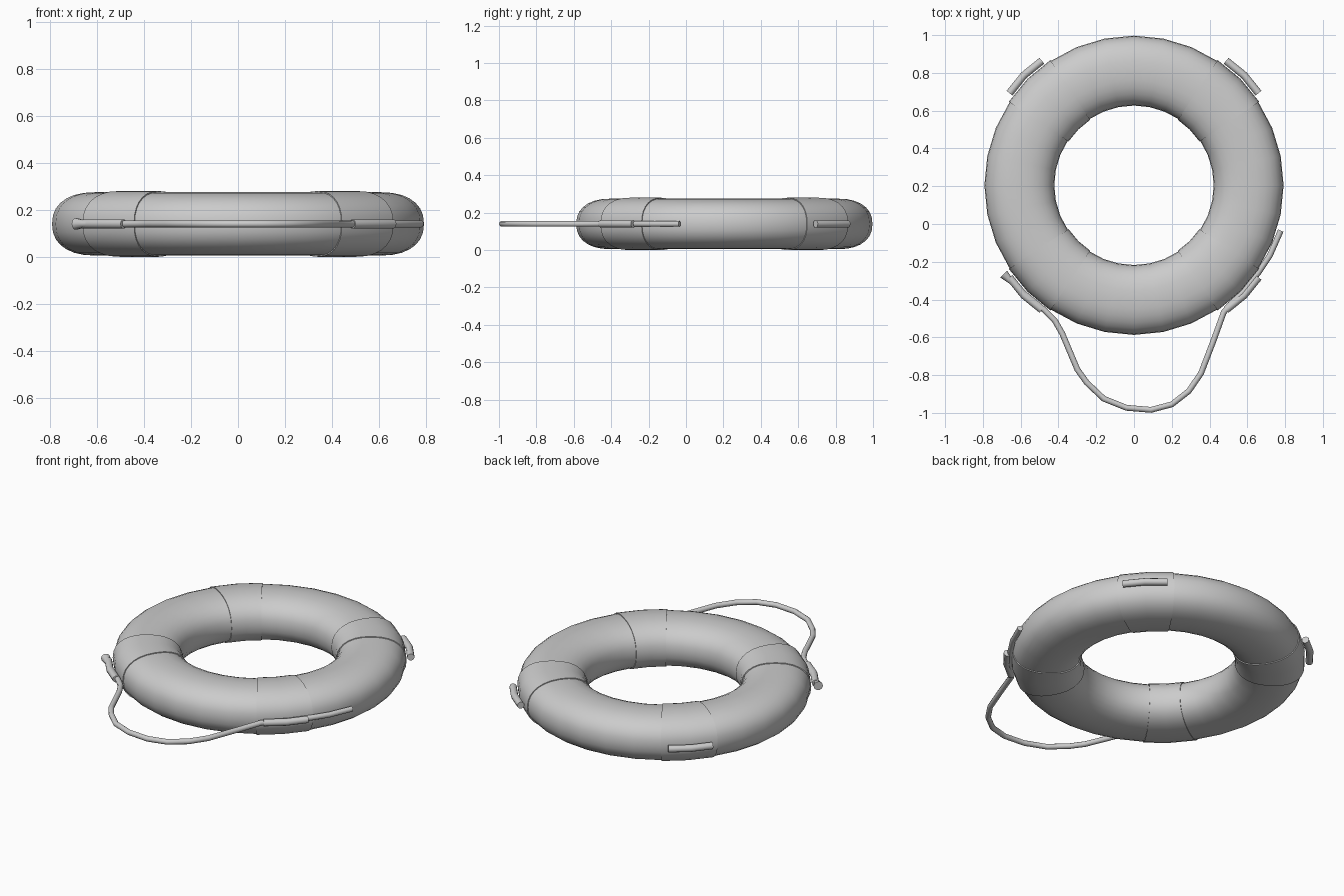
import bpy, bmesh, math
from mathutils import Vector

if "Cube" in bpy.data.objects:
    bpy.data.objects.remove(bpy.data.objects["Cube"])

CY, CZ = 0.205, 0.14          # ring centre
R, HW, HH = 0.607, 0.185, 0.135   # tube centre radius, half width, half height
SEG, PROF = 32, 28


def finish(name, bm, angle=40):
    bmesh.ops.recalc_face_normals(bm, faces=bm.faces)
    me = bpy.data.meshes.new(name)
    bm.to_mesh(me)
    bm.free()
    ob = bpy.data.objects.new(name, me)
    bpy.context.collection.objects.link(ob)
    bpy.ops.object.select_all(action='DESELECT')
    ob.select_set(True)
    bpy.context.view_layer.objects.active = ob
    bpy.ops.object.shade_smooth_by_angle(angle=math.radians(angle))
    return ob


def skin(bm, loops, closed=False, caps=False):
    rows = [[bm.verts.new(p) for p in lp] for lp in loops]
    n = len(rows[0])
    for i in range(len(rows) if closed else len(rows) - 1):
        a, b = rows[i], rows[(i + 1) % len(rows)]
        for j in range(n):
            bm.faces.new((a[j], a[(j + 1) % n], b[(j + 1) % n], b[j]))
    if caps:
        bm.faces.new(rows[0])
        bm.faces.new(rows[-1])


def section(deg, off=0.0):
    # rounded, slightly squarish tube section at one angle of the ring
    a, pts = math.radians(deg), []
    for k in range(PROF):
        t = 2 * math.pi * k / PROF
        c, s = math.cos(t), math.sin(t)
        e = 2 / 2.3
        r = R + (HW + off) * math.copysign(abs(c) ** e, c)
        z = CZ + (HH + off) * math.copysign(abs(s) ** e, s)
        pts.append((r * math.cos(a), CY + r * math.sin(a), z))
    return pts


def rope(name, path, radius, end_radius=None, sides=10):
    # round tube along a flat path
    pts = [Vector((x, y, CZ)) for x, y in path]
    loops = []
    for i, p in enumerate(pts):
        d_in = (p - pts[max(i - 1, 0)]).normalized()
        d_out = (pts[min(i + 1, len(pts) - 1)] - p).normalized()
        d = (d_in + d_out).normalized()
        side = Vector((-d.y, d.x, 0))
        r = end_radius if i == 0 and end_radius else radius
        loops.append([p + r * (side * math.cos(t) + Vector((0, 0, math.sin(t))))
                      for t in (2 * math.pi * k / sides for k in range(sides))])
    bm = bmesh.new()
    skin(bm, loops, caps=True)
    return finish(name, bm)


# Float ring
bm = bmesh.new()
skin(bm, [section(360 * i / SEG) for i in range(SEG)], closed=True)
finish("float_ring", bm)

# Four bands wrapped round the ring, each with a rope sleeve outside
step = 360 / SEG
for i, label in enumerate(("back_right", "back_left", "front_left", "front_right")):
    mid = 45 + 90 * i
    bm = bmesh.new()
    skin(bm, [section(mid + d * step, o) for d, o in
              ((-1, -0.004), (-1, 0.005), (0, 0.005), (1, 0.005), (1, -0.004))])
    finish("band_" + label, bm)
    arc = [(r * math.cos(math.radians(mid + d)), CY + r * math.sin(math.radians(mid + d)))
           for d, r in ((-8.5, 0.82), (0, 0.824), (8.5, 0.82))]
    rope("sleeve_" + label, arc, 0.02)

# Loose grab rope hanging off the front
rope("grab_rope", [
    (-0.69, -0.265), (-0.655, -0.30), (-0.58, -0.37), (-0.475, -0.455), (-0.42, -0.51),
    (-0.38, -0.58), (-0.30, -0.77), (-0.25, -0.84), (-0.16, -0.925),
    (-0.04, -0.973), (0.09, -0.984), (0.20, -0.955), (0.29, -0.885),
    (0.355, -0.79), (0.42, -0.62), (0.475, -0.468), (0.51, -0.425),
    (0.58, -0.36), (0.66, -0.255), (0.72, -0.165), (0.777, -0.035)],
    0.0155, end_radius=0.026)
